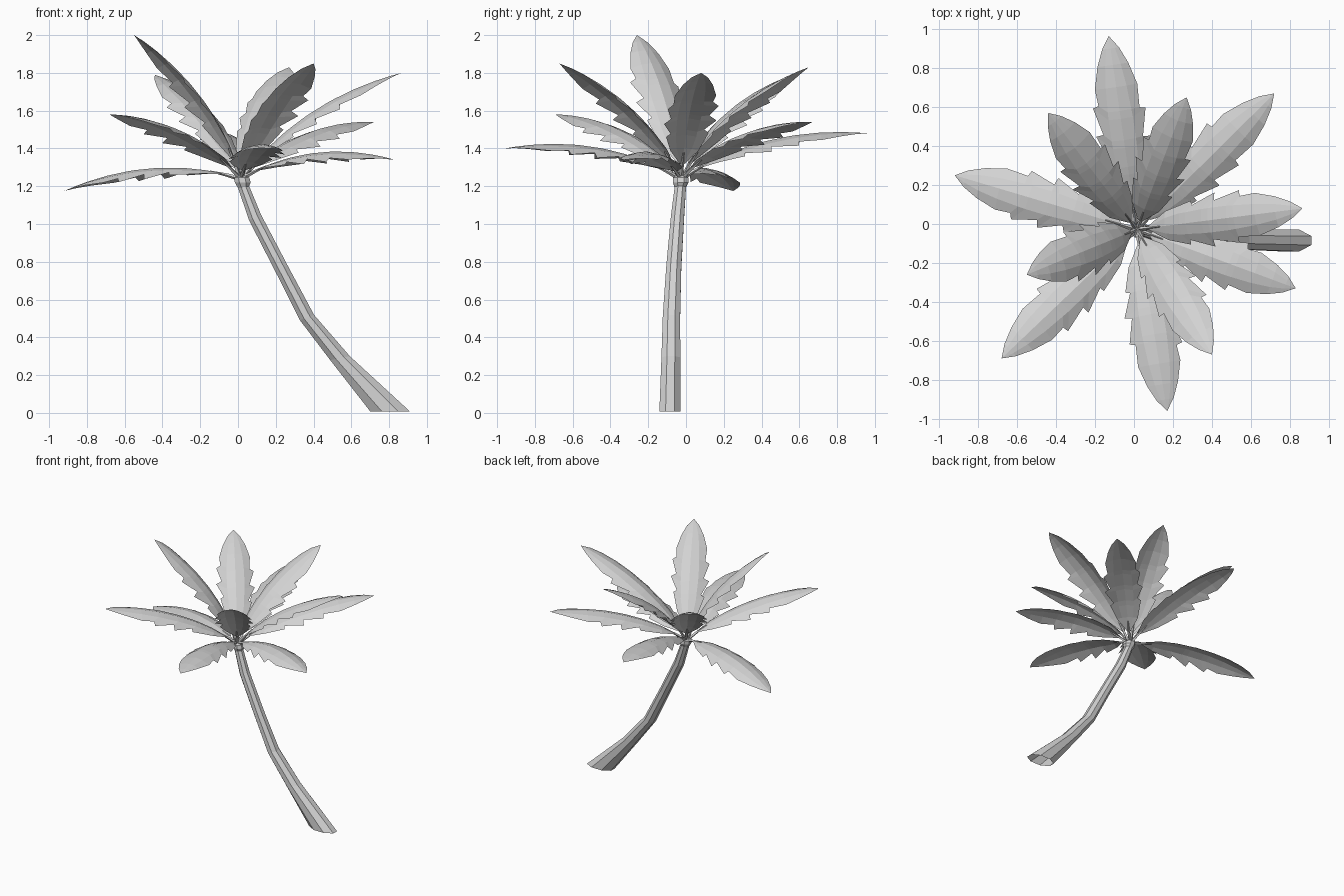
import bpy, bmesh, math
from mathutils import Vector

if "Cube" in bpy.data.objects:
    bpy.data.objects.remove(bpy.data.objects["Cube"])

grey = bpy.data.materials.new("light grey")
grey.diffuse_color = (0.65, 0.65, 0.65, 1)
grey.use_nodes = True
grey.node_tree.nodes["Principled BSDF"].inputs["Base Color"].default_value = grey.diffuse_color
UP = Vector((0, 0, 1))


def finish(bm, name):
    mesh = bpy.data.meshes.new(name)
    bm.to_mesh(mesh)
    bm.free()
    mesh.materials.append(grey)
    obj = bpy.data.objects.new(name, mesh)
    bpy.context.collection.objects.link(obj)
    return obj


def loft(bm, rings):
    """Bridge rings of equal length into a tube."""
    n = len(rings[0])
    vs = [[bm.verts.new(p) for p in ring] for ring in rings]
    for a, b in zip(vs, vs[1:]):
        for i in range(n):
            j = (i + 1) % n
            bm.faces.new((a[i], a[j], b[j], b[i]))
    return vs


# Trunk: leaning eight-sided tube, rings given as (x, y, z, half x, half y, tilt of the ring)
SECTIONS = [
    (0.805, -0.085, 0.008, 0.105, 0.056, 0.0),
    (0.540, -0.080, 0.290, 0.052, 0.050, 0.20),
    (0.365, -0.077, 0.505, 0.038, 0.046, 0.35),
    (0.230, -0.065, 0.765, 0.033, 0.040, 0.45),
    (0.090, -0.045, 1.035, 0.032, 0.035, 0.45),
    (0.030, -0.030, 1.195, 0.029, 0.030, 0.20),
    (0.025, -0.028, 1.220, 0.042, 0.042, 0.0),
    (0.020, -0.028, 1.245, 0.040, 0.040, 0.0),
    (0.018, -0.028, 1.262, 0.016, 0.016, 0.0),
]
bm = bmesh.new()
rings = []
for x, y, z, rx, ry, tilt in SECTIONS:
    ring = []
    for k in range(8):
        a = (k + 0.5) * math.pi / 4
        c, s = math.cos(a) / math.cos(math.pi / 8), math.sin(a) / math.cos(math.pi / 8)
        ring.append((x + rx * c, y + ry * s, z + rx * c * tilt))
    rings.append(ring)
bm.faces.new(loft(bm, rings)[-1])
finish(bm, "trunk")

# Frond outline: (position along the frond, inner half width, outer half width)
ROWS = [
    (0.09, 0.006, 0.012), (0.20, 0.040, 0.075), (0.30, 0.055, 0.112),
    (0.34, 0.056, 0.088), (0.44, 0.062, 0.138), (0.48, 0.063, 0.100),
    (0.59, 0.063, 0.134), (0.63, 0.061, 0.104), (0.75, 0.054, 0.110),
    (0.86, 0.040, 0.080), (0.94, 0.022, 0.044),
]
BASE = Vector((0.015, -0.028, 1.245))


def make_frond(index, tip):
    tip = Vector(tip)
    chord = tip - BASE
    side = chord.cross(UP).normalized()
    bulge = side.cross(chord).normalized() * 0.17
    ctrl = (BASE + tip) / 2 + bulge

    def spine(t):
        return BASE * (1 - t) ** 2 + ctrl * 2 * t * (1 - t) + tip * t * t

    def normal(t):
        tangent = (ctrl - BASE) * (1 - t) + (tip - ctrl) * t
        return side.cross(tangent).normalized()

    def point(t, w):
        droop = 2.6 * w * w + 0.06 * abs(w)
        return spine(t) + side * w - normal(t) * droop

    # Blade: four strips folded down from the midrib, saw-toothed edges
    bm = bmesh.new()
    grid = []
    for i, (t, wi, wo) in enumerate(ROWS):
        tooth = 0.03 if i in (2, 4, 6) else 0.0
        shift = 0.035 if 1 < i < 8 else 0.0
        cols = [(t + tooth + shift, -wo), (t, -wi), (t, 0), (t, wi), (t + tooth, wo)]
        grid.append([bm.verts.new(point(*c)) for c in cols])
    for a, b in zip(grid, grid[1:]):
        for j in range(4):
            bm.faces.new((a[j], a[j + 1], b[j + 1], b[j]))
    end = bm.verts.new(tip)
    for j in range(4):
        bm.faces.new((grid[-1][j], grid[-1][j + 1], end))

    # Stalk: thin tapering tube under the blade's root
    rings = []
    for t, r in ((0.0, 0.013), (0.08, 0.009), (0.17, 0.004)):
        n = normal(t)
        rings.append([spine(t) + side * r * x + n * r * (y - 0.5)
                      for x, y in ((1, 0), (0, 1), (-1, 0), (0, -1))])
    loft(bm, rings)
    # Make the upper side of the blade face outward
    for f in bm.faces:
        f.normal_update()
        if len(f.verts) and f.normal.dot(normal(0.5)) < 0 and any(v in grid[0] or v in grid[-1] or v is end
                                                                 or any(v in g for g in grid) for v in f.verts):
            f.normal_flip()
    finish(bm, f"frond_{index}")


# Crown of fronds, by tip position
TIPS = [
    (-0.13, 0.965, 1.48), (-0.44, 0.57, 1.79), (0.27, 0.65, 1.83),
    (0.72, 0.67, 1.54), (0.865, 0.08, 1.80), (0.83, -0.33, 1.34),
    (0.40, -0.67, 1.85), (0.17, -0.96, 1.40), (-0.68, -0.69, 1.58),
    (-0.55, -0.26, 2.0), (-0.92, 0.25, 1.175),
]
for i, tip in enumerate(TIPS, 1):
    make_frond(i, tip)
